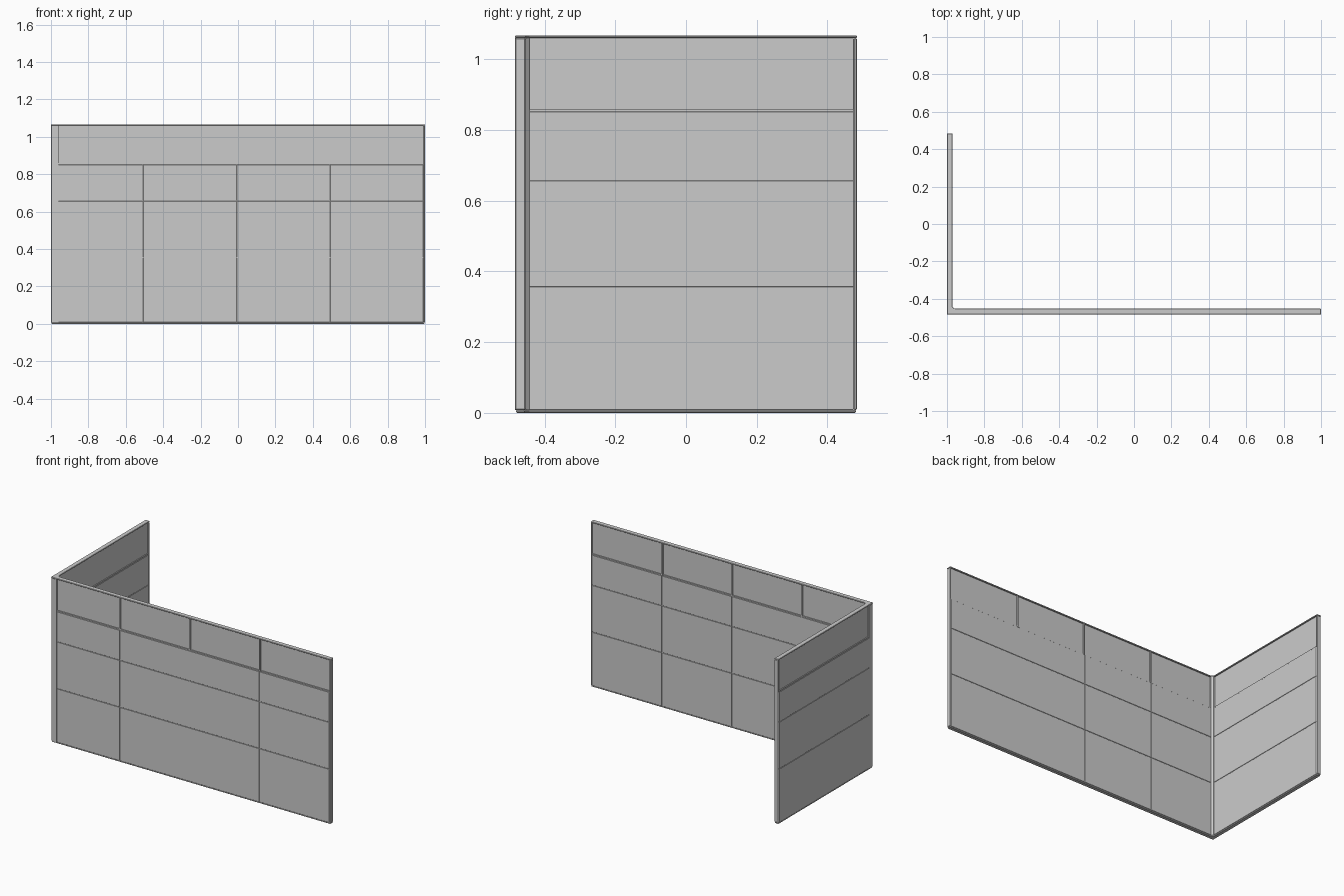
import bpy, bmesh

if "Cube" in bpy.data.objects:
    bpy.data.objects.remove(bpy.data.objects["Cube"])

X, Y, H, T = 1.0, 0.483, 1.067, 0.03      # half length, half depth, height, wall thickness
CAP, BASE, SEAM = 0.007, 0.008, 0.003
ROWS = [BASE, 0.355, 0.658, 0.853]        # lower panel row limits


def finish(name, bm, bevel):
    bmesh.ops.recalc_face_normals(bm, faces=bm.faces)
    if bevel:
        bmesh.ops.bevel(bm, geom=bm.edges[:], offset=bevel, segments=1,
                        affect='EDGES', clamp_overlap=True)
    mesh = bpy.data.meshes.new(name)
    bm.to_mesh(mesh)
    bm.free()
    obj = bpy.data.objects.new(name, mesh)
    bpy.context.collection.objects.link(obj)
    return obj


def prism(name, pts, z0, z1, bevel=0.0):
    """Extrude a plan outline between two heights."""
    bm = bmesh.new()
    face = bm.faces.new([bm.verts.new((x, y, z0)) for x, y in pts])
    up = bmesh.ops.extrude_face_region(bm, geom=[face])["geom"]
    for v in up:
        if isinstance(v, bmesh.types.BMVert):
            v.co.z = z1
    return finish(name, bm, bevel)


def wall_box(name, along_x, u0, u1, thick, z0, z1, bevel=0.0):
    """Box running along one wall, centred in the wall thickness."""
    c = (-Y if along_x else -X) + T / 2
    a, b = c - thick / 2, c + thick / 2
    pts = [(u0, a), (u1, a), (u1, b), (u0, b)]
    if not along_x:
        pts = [(p[1], p[0]) for p in pts]
    return prism(name, pts, z0, z1, bevel)


def build_wall(name, along_x, start, end, bays):
    post = 0.009
    stop = end - post
    # End post
    wall_box(name + "_end_post", along_x, stop, end, T, BASE, H - CAP, 0.003)
    step = (stop - start) / bays if bays == 1 else 0.5
    edges = [start] + [stop - step * (bays - i) for i in range(1, bays)] + [stop]
    # Rails behind the seams and around the glass
    for i, z in enumerate(ROWS[1:]):
        wall_box(f"{name}_rail_{i}", along_x, start, stop, T - 0.008, z - 0.006, z + 0.006)
    for i in range(bays):
        a, b = edges[i], edges[i + 1]
        left = a + (SEAM / 2 if i else 0)
        right = b - (SEAM / 2 if i < bays - 1 else 0)
        # Lower covered panels
        for j in range(3):
            wall_box(f"{name}_panel_{i}_{j}", along_x, left, right, T - 0.003,
                     ROWS[j] + (SEAM / 2 if j else 0), ROWS[j + 1] - SEAM / 2, 0.001)
        # Upper glazed panel
        wall_box(f"{name}_glass_{i}", along_x, a, b, 0.012, ROWS[3], H - CAP)
        # Mullion between bays
        if i:
            wall_box(f"{name}_mullion_{i}", along_x, a - 0.005, a + 0.005,
                     T - 0.003, ROWS[3], H - CAP)
            wall_box(f"{name}_stud_{i}", along_x, a - 0.005, a + 0.005,
                     T - 0.008, BASE, ROWS[3])


# Corner post with chamfered inner corner
c = 0.04
corner = [(-X + 0.003, -Y), (-X + c, -Y), (-X + c, -Y + T),
          (-X + T, -Y + c), (-X, -Y + c), (-X, -Y + 0.003)]
prism("corner_post", corner, BASE, H - CAP)

# Two walls
build_wall("long_wall", True, -X + c, X, 4)
build_wall("short_wall", False, -Y + c, Y, 1)


# L-shaped top cap and bottom rail
def l_outline(d):
    t = T - d
    return [(-X + d, -Y + d), (X - d, -Y + d), (X - d, -Y + t), (-X + c, -Y + t),
            (-X + t, -Y + c), (-X + t, Y - d), (-X + d, Y - d)]


prism("top_cap", l_outline(0), H - CAP, H, 0.002)
prism("bottom_rail", l_outline(0.003), 0, BASE, 0.002)
